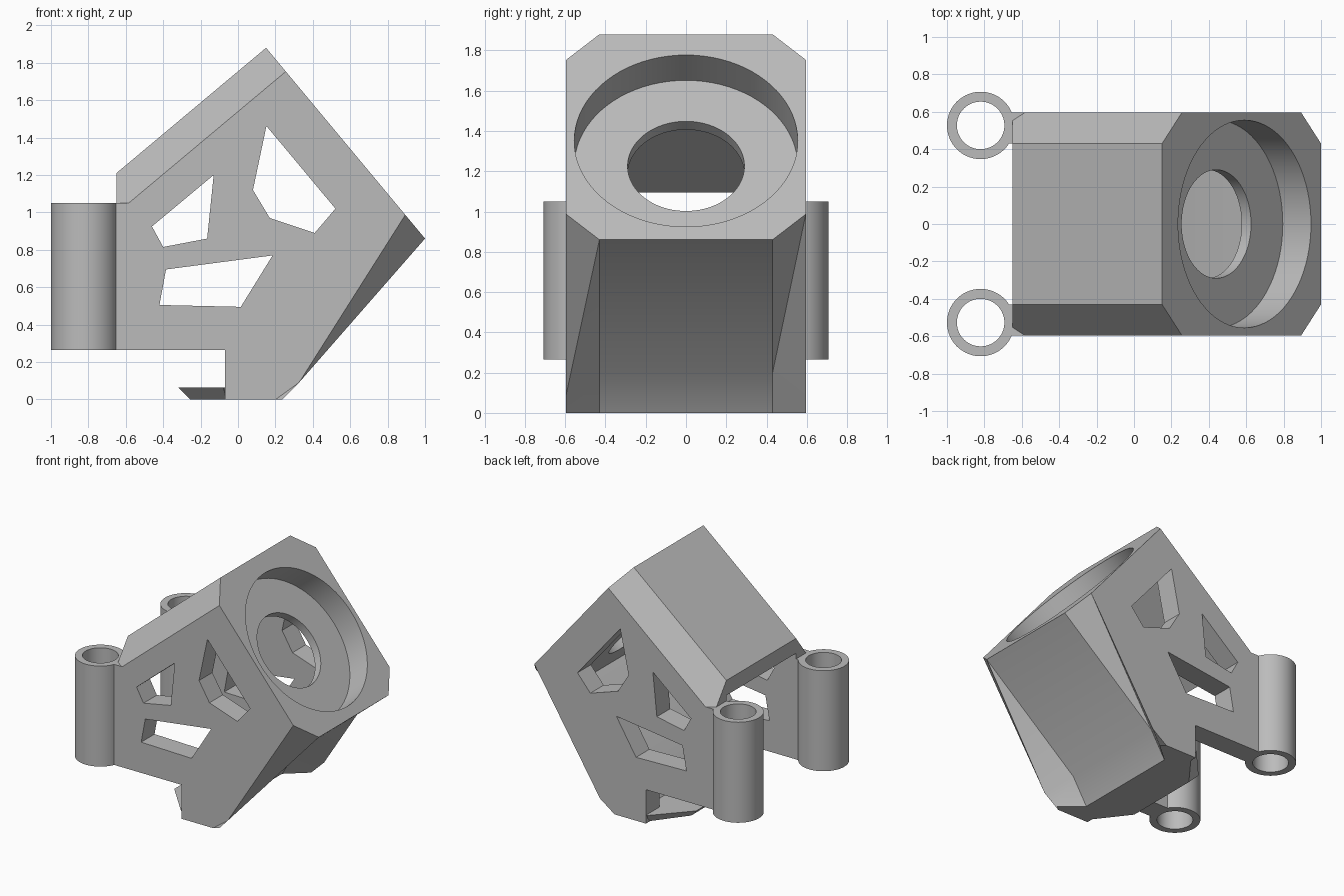
import bpy, bmesh, math
from mathutils import Vector, Matrix

if "Cube" in bpy.data.objects:
    bpy.data.objects.remove(bpy.data.objects["Cube"])

grey = bpy.data.materials.new("plain_grey")
grey.use_nodes = True
grey.diffuse_color = (0.5, 0.5, 0.5, 1)
grey.node_tree.nodes["Principled BSDF"].inputs["Base Color"].default_value = (0.5, 0.5, 0.5, 1)

HALF = 0.595                                   # half width of the housing
WALL = 0.43                                    # inner face of the side walls
TILT = Vector((0.768, 0, 0.64)).normalized()   # direction the round opening faces
FACE = Vector((0.59, 0, 1.35))                 # centre of the opening


def finish(name, bm):
    bmesh.ops.recalc_face_normals(bm, faces=bm.faces)
    mesh = bpy.data.meshes.new(name)
    bm.to_mesh(mesh)
    bm.free()
    mesh.materials.append(grey)
    ob = bpy.data.objects.new(name, mesh)
    bpy.context.collection.objects.link(ob)
    return ob


def loft(bm, ring_a, ring_b):
    a = [bm.verts.new(p) for p in ring_a]
    b = [bm.verts.new(p) for p in ring_b]
    bm.faces.new(a)
    bm.faces.new(b)
    for i in range(len(a)):
        j = (i + 1) % len(a)
        bm.faces.new((a[i], a[j], b[j], b[i]))
    return a, b


def prism(name, profile, y0, y1):
    bm = bmesh.new()
    loft(bm, [(x, y0, z) for x, z in profile], [(x, y1, z) for x, z in profile])
    return finish(name, bm)


def box(name, x0, x1, y0, y1, z0, z1):
    return prism(name, [(x0, z0), (x1, z0), (x1, z1), (x0, z1)], y0, y1)


def cylinder(name, start, end, radius):
    axis = end - start
    bm = bmesh.new()
    turn = axis.to_track_quat("Z", "Y").to_matrix().to_4x4()
    bmesh.ops.create_cone(bm, cap_ends=True, segments=80, radius1=radius, radius2=radius,
                          depth=axis.length, matrix=Matrix.Translation((start + end) / 2) @ turn)
    return finish(name, bm)


def combine(ob, tool, operation):
    mod = ob.modifiers.new("bool", "BOOLEAN")
    mod.operation, mod.solver, mod.object = operation, "EXACT", tool
    bpy.context.view_layer.update()
    mesh = bpy.data.meshes.new_from_object(ob.evaluated_get(bpy.context.evaluated_depsgraph_get()))
    ob.modifiers.clear()
    ob.data = mesh
    bpy.data.objects.remove(tool)


# Tilted housing, drawn overlong so its chamfers run cleanly past the trimmed ends
outline = [(-1.0, 0.917), (0.15, 1.88), (1.0, 0.86), (0.2, 0.2), (-0.16, -0.4), (-1.0, -0.4)]
bm = bmesh.new()
rings = loft(bm, [(x, -HALF, z) for x, z in outline], [(x, HALF, z) for x, z in outline])
edges = [bm.edges.get((r[i], r[i + 1])) for r in rings for i in (0, 2, 3)]
bmesh.ops.bevel(bm, geom=edges, offset=0.165, offset_type="OFFSET", segments=1,
                affect="EDGES", clamp_overlap=False)
housing = finish("housing", bm)

# Trim the back, the floor and the notch under the side walls
for limits in ((-2, -0.65, -1, 1, -1, 2), (-2, 2, -1, 1, -1, 0), (-2, -0.07, -1, 1, -1, 0.265)):
    combine(housing, box("trim", *limits), "DIFFERENCE")

# Hollow inside, open at the back
cavity = [(0.008, 1.643), (-0.9, 0.885), (-0.9, 0.065), (0.015, 0.065), (0.131, 0.259), (0.74, 0.763)]
combine(housing, prism("cavity", cavity, -WALL, WALL), "DIFFERENCE")

# Stepped round opening
for radius, depth in ((0.555, 0.195), (0.29, 0.33)):
    combine(housing, cylinder("bore", FACE + TILT * 0.2, FACE - TILT * depth, radius), "DIFFERENCE")

# Windows through both side walls
windows = [
    [(-0.13, 1.2), (-0.165, 0.86), (-0.4, 0.815), (-0.46, 0.925)],
    [(0.152, 1.462), (0.521, 1.02), (0.41, 0.89), (0.17, 0.97), (0.08, 1.12)],
    [(-0.385, 0.695), (0.185, 0.77), (0.015, 0.495), (-0.42, 0.505)],
]
for shape in windows:
    combine(housing, prism("window", shape, -1, 1), "DIFFERENCE")

# Foot lip with undercut edges
bottom = [(0.06, WALL), (-0.06, 0.555), (-0.255, 0.3)]
top = [(0.03, WALL), (-0.08, 0.593), (-0.32, 0.33)]
bm = bmesh.new()
loft(bm, *[[(x, y, z) for x, y in half] + [(x, -y, z) for x, y in reversed(half)]
           for half, z in ((bottom, 0), (top, 0.065))])
combine(housing, finish("foot", bm), "UNION")

# Hinge tubes joined to the side walls
for side in (-1, 1):
    base, head = Vector((-0.82, side * 0.527, 0.265)), Vector((-0.82, side * 0.527, 1.05))
    tube = cylinder("left_tube" if side > 0 else "right_tube", base, head, 0.18)
    neck = box("neck", -0.8, -0.58, side * WALL, side * HALF, 0.265, 1.05)
    combine(tube, neck, "UNION")
    up = Vector((0, 0, 0.1))
    combine(tube, cylinder("bore", base - up, head + up, 0.127), "DIFFERENCE")
    combine(housing, tube, "UNION")

bpy.ops.object.select_all(action="DESELECT")
housing.select_set(True)
bpy.context.view_layer.objects.active = housing
bpy.ops.object.shade_smooth_by_angle(angle=math.radians(25))
